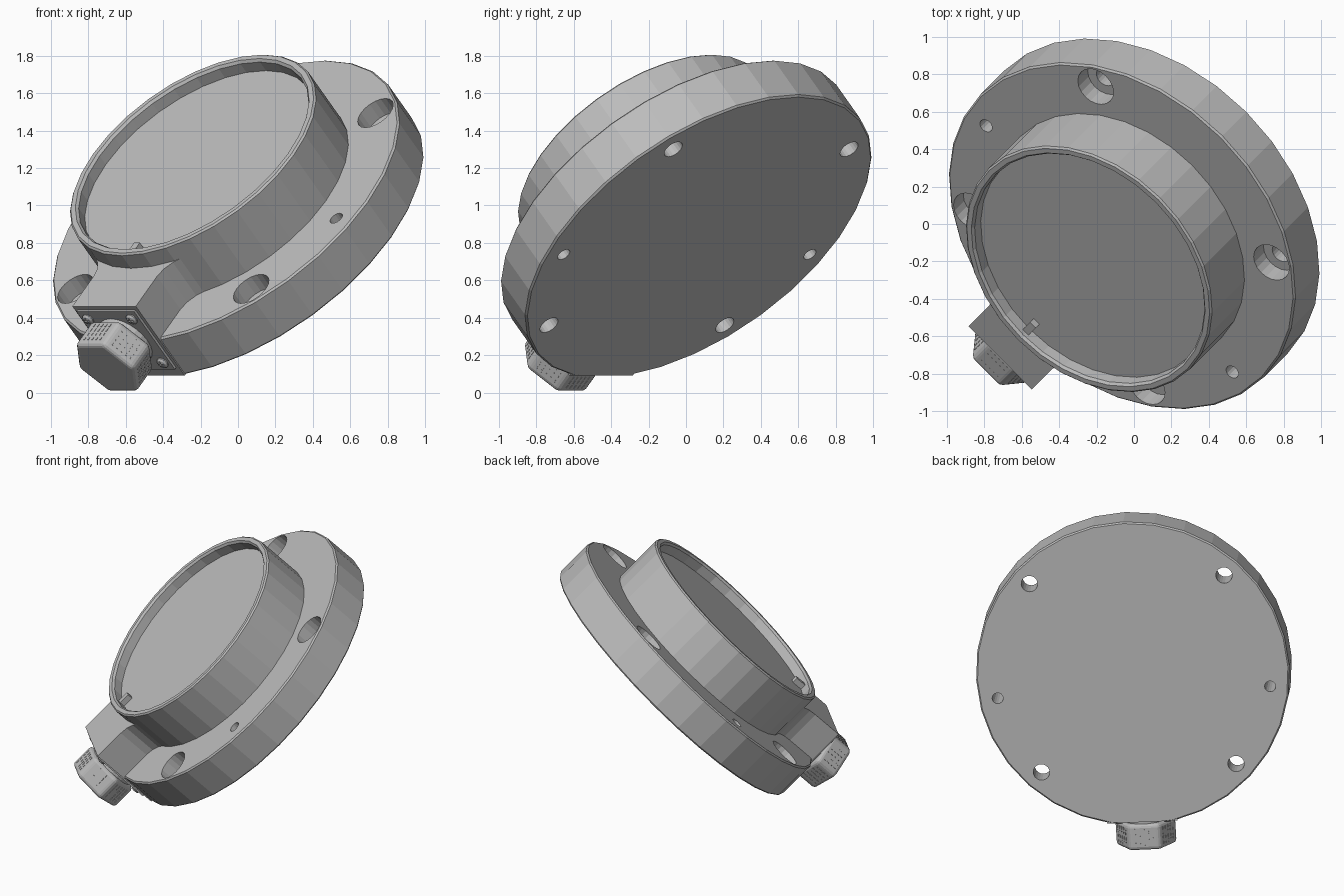
import bpy
import bmesh
import math
from mathutils import Matrix, Vector

if "Cube" in bpy.data.objects:
    bpy.data.objects.remove(bpy.data.objects["Cube"])

grey = bpy.data.materials.new("light_grey")
grey.use_nodes = True
COLOUR = (0.5, 0.5, 0.5, 1)
grey.diffuse_color = COLOUR
grey.node_tree.nodes["Principled BSDF"].inputs["Base Color"].default_value = COLOUR

# Tilted frame of the housing: local z is the disc axis, local -y runs downhill
S = math.sqrt(0.5)
FRAME = Matrix(((S, 0.5, -0.5, 0.07),
                (-S, 0.5, -0.5, 0.07),
                (0, S, S, 0.83),
                (0, 0, 0, 1)))
# Frame of the side connector: local z points outward from the mounting flat
FLAT = 1.045
CONNECTOR = (FRAME @ Matrix.Translation((0, -FLAT, 0.28))
             @ Matrix.Rotation(math.radians(90), 4, "X"))


def finish(name, bm, frame):
    bmesh.ops.recalc_face_normals(bm, faces=bm.faces)
    mesh = bpy.data.meshes.new(name)
    bm.to_mesh(mesh)
    bm.free()
    mesh.materials.append(grey)
    obj = bpy.data.objects.new(name, mesh)
    obj.matrix_world = frame
    bpy.context.collection.objects.link(obj)
    return obj


def lathe(name, profile, frame, sides=32):
    bm = bmesh.new()
    verts = [bm.verts.new((r, 0, z)) for r, z in profile]
    edges = [bm.edges.new(pair) for pair in zip(verts, verts[1:])]
    bmesh.ops.spin(bm, geom=verts + edges, axis=(0, 0, 1), cent=(0, 0, 0),
                   angle=math.tau, steps=sides)
    bmesh.ops.remove_doubles(bm, verts=bm.verts, dist=0.0005)
    return finish(name, bm, frame)


def prism(name, outline, low, high, frame):
    bm = bmesh.new()
    face = bm.faces.new([bm.verts.new((x, y, low)) for x, y in outline])
    new = bmesh.ops.extrude_face_region(bm, geom=[face])["geom"]
    bmesh.ops.translate(bm, vec=(0, 0, high - low),
                        verts=[v for v in new if isinstance(v, bmesh.types.BMVert)])
    return finish(name, bm, frame)


def rectangle(x, y, cy=0):
    return [(-x, cy - y), (x, cy - y), (x, cy + y), (-x, cy + y)]


def apply_modifier(obj, mod):
    bpy.context.view_layer.objects.active = obj
    bpy.context.view_layer.update()
    bpy.ops.object.modifier_apply(modifier=mod.name)


def cut(obj, cutter):
    mod = obj.modifiers.new("cut", "BOOLEAN")
    mod.operation = "DIFFERENCE"
    mod.solver = "EXACT"
    mod.object = cutter
    cutter.hide_render = True
    apply_modifier(obj, mod)
    bpy.data.objects.remove(cutter)


def bevel(obj, width, segments):
    mod = obj.modifiers.new("bevel", "BEVEL")
    mod.width = width
    mod.segments = segments
    mod.limit_method = "ANGLE"
    apply_modifier(obj, mod)


# Housing: flange, raised barrel and recessed face
housing = lathe("housing", [
    (0, 0), (1.06, 0), (1.07, 0.01), (1.07, 0.265), (1.06, 0.275),
    (0.76, 0.275), (0.76, 0.62), (0.75, 0.63), (0.722, 0.63),
    (0.71, 0.615), (0.71, 0.55), (0, 0.55)], FRAME)

# Mounting flat on the downhill edge
cut(housing, prism("flat_cutter", rectangle(0.5, 0.2, -FLAT - 0.2), -0.1, 0.4, FRAME))

# Counterbored bolt holes
BOLT = 0.94
for k in range(4):
    a = math.radians(45 + 90 * k)
    spot = FRAME @ Matrix.Translation((BOLT * math.cos(a), BOLT * math.sin(a), 0))
    cut(housing, lathe("bolt_cutter", [
        (0, -0.1), (0.056, -0.1), (0.056, 0.17), (0.11, 0.17),
        (0.11, 0.4), (0, 0.4)], spot, 20))

# Small pin holes, one on each side
for a in (math.radians(-8), math.radians(188)):
    spot = FRAME @ Matrix.Translation((BOLT * math.cos(a), BOLT * math.sin(a), 0))
    cut(housing, lathe("pin_cutter", [
        (0, -0.1), (0.038, -0.1), (0.038, 0.4), (0, 0.4)], spot, 16))

# Key tab inside the rim
prism("key_tab", rectangle(0.022, 0.045, -0.675), 0.54, 0.59, FRAME)

# Connector block blending into the barrel
side = [(0.24, -FLAT - 0.002), (0.24, -0.82), (0.252, -0.765),
        (0.285, -0.715), (0.34, -0.67), (0.34, -0.55)]
prism("connector_block", side + [(-x, y) for x, y in reversed(side)],
      0.002, 0.525, FRAME)

# Cover plate with four cross-head screws
prism("cover_plate", rectangle(0.218, 0.218), -0.01, 0.016, CONNECTOR)
for sx in (-1, 1):
    for sy in (-1, 1):
        spot = CONNECTOR @ Matrix.Translation((sx * 0.165, sy * 0.165, 0.014))
        screw = lathe("cover_screw", [
            (0, 0), (0.034, 0), (0.034, 0.008), (0.026, 0.018),
            (0.012, 0.023), (0, 0.024)], spot, 16)
        for slot in (rectangle(0.02, 0.004), rectangle(0.004, 0.02)):
            cut(screw, prism("slot_cutter", slot, 0.012, 0.05, spot))

# Collar and hexagonal cap
lathe("cap_collar", [(0, 0), (0.165, 0), (0.165, 0.06), (0, 0.06)], CONNECTOR, 24)
RADIUS = 0.21
hexagon = [(RADIUS * math.cos(math.radians(60 * k)),
            RADIUS * math.sin(math.radians(60 * k))) for k in range(6)]
cap = prism("hex_cap", hexagon, 0.045, 0.228, CONNECTOR)
bevel(cap, 0.025, 3)

# Grip marks on the flats of the cap
bm = bmesh.new()
apothem = RADIUS * math.cos(math.radians(30))
for k in range(6):
    turn = Matrix.Rotation(math.radians(30 + 60 * k), 4, "Z")
    for col in range(-2, 3):
        for row in range(4):
            place = Matrix.Translation(Vector((apothem, col * 0.03, 0.085 + row * 0.033)))
            bmesh.ops.create_cube(bm, size=1, matrix=turn @ place
                                  @ Matrix.Diagonal((0.005, 0.006, 0.02, 1)))
finish("cap_grip_marks", bm, CONNECTOR)
